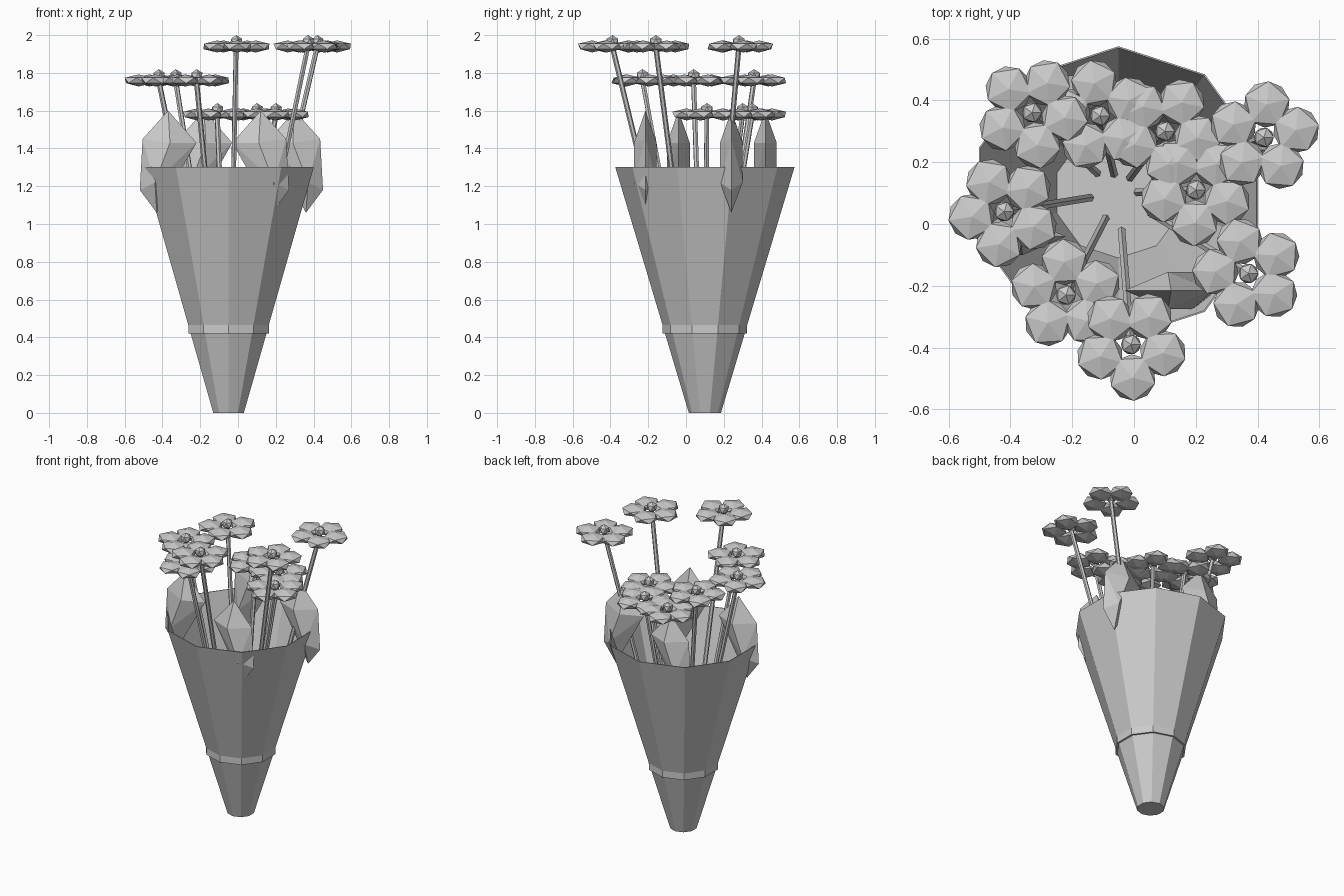
import bpy, bmesh
from math import cos, sin, radians, pi
from mathutils import Vector, Matrix

if "Cube" in bpy.data.objects:
    bpy.data.objects.remove(bpy.data.objects["Cube"], do_unlink=True)

grey = bpy.data.materials.new("light_grey")
grey.use_nodes = True
COLOUR = (0.6, 0.6, 0.6, 1)
grey.diffuse_color = COLOUR
grey.node_tree.nodes["Principled BSDF"].inputs["Base Color"].default_value = COLOUR

AXIS = Vector((-0.05, 0.1, 0))   # centre line of the paper cone
FLOOR = 0.43


def finish(bm, name):
    """Turn a bmesh into a flat-shaded object."""
    bmesh.ops.recalc_face_normals(bm, faces=bm.faces)
    mesh = bpy.data.meshes.new(name)
    bm.to_mesh(mesh)
    bm.free()
    mesh.materials.append(grey)
    obj = bpy.data.objects.new(name, mesh)
    bpy.context.collection.objects.link(obj)
    return obj


# Ten-sided wrapper: outer wall, raised band, thin inner wall and floor
def make_wrapper():
    profile = [(0, 0), (0.085, 0), (0.211, 0.42), (0.224, 0.42), (0.224, 0.465),
               (0.475, 1.303), (0.47, 1.303), (0.21, FLOOR), (0, FLOOR)]
    bm = bmesh.new()
    verts = [bm.verts.new(AXIS + Vector((0, r, z))) for r, z in profile]
    edges = [bm.edges.new(pair) for pair in zip(verts, verts[1:])]
    bmesh.ops.spin(bm, geom=verts + edges, cent=AXIS, axis=(0, 0, 1),
                   angle=2 * pi, steps=10)
    bmesh.ops.remove_doubles(bm, verts=bm.verts, dist=0.0005)
    finish(bm, "wrapper_cone")


# Leaf: faceted blade with a tail that leans to one side
def make_leaf(name, x, y, side):
    outline = [(0, 1.6), (0.135, 1.45), (0.15, 1.18), (0.06, 1.06), (-0.15, 1.43)]
    ridge = [(-0.01, 1.43), (0.07, 1.22)]
    bm = bmesh.new()
    for dx, z in outline:
        bm.verts.new((x + side * dx, y, z))
    for dx, z in ridge:
        for dy in (-0.06, 0.06):
            bm.verts.new((x + side * dx, y + dy, z))
    bmesh.ops.convex_hull(bm, input=bm.verts)
    finish(bm, name)


# Flower: stem, five flattened petals and a round centre
def make_flower(number, x, y, z, turn):
    head = Vector((x, y, z))
    base = AXIS.lerp(Vector((x, y, 0)), 0.25)
    base.z = FLOOR - 0.005

    bm = bmesh.new()
    along = head - base
    place = (Matrix.Translation((head + base) / 2)
             @ along.to_track_quat('Z', 'Y').to_matrix().to_4x4())
    bmesh.ops.create_cone(bm, cap_ends=True, segments=6, radius1=0.014,
                          radius2=0.014, depth=along.length, matrix=place)
    finish(bm, f"stem_{number}")

    bm = bmesh.new()
    for k in range(5):
        a = radians(turn + 72 * k)
        spot = head + Vector((cos(a), sin(a), 0)) * 0.107
        bmesh.ops.create_icosphere(
            bm, subdivisions=1, radius=0.084,
            matrix=Matrix.Translation(spot) @ Matrix.Rotation(a, 4, 'Z')
            @ Matrix.Diagonal((1, 1, 0.38, 1)))
    finish(bm, f"petals_{number}")

    bm = bmesh.new()
    bmesh.ops.create_icosphere(bm, subdivisions=1, radius=0.036,
                               matrix=Matrix.Translation(head + Vector((0, 0, 0.024))))
    finish(bm, f"flower_centre_{number}")


make_wrapper()

make_leaf("leaf_right", -0.37, -0.04, -1)
make_leaf("leaf_back", -0.18, 0.42, -1)
make_leaf("leaf_front", 0.12, -0.215, 1)
make_leaf("leaf_left", 0.3, 0.24, 1)

# Three tiers of flowers: x, y and turn of the first petal
tiers = {
    1.94: [(-0.01, -0.39, -87), (0.37, -0.16, 105), (0.42, 0.28, 85)],
    1.76: [(-0.42, 0.04, 117), (-0.22, -0.23, 93), (-0.33, 0.36, 63)],
    1.58: [(-0.11, 0.35, 100), (0.1, 0.3, 60), (0.2, 0.11, -20)],
}
count = 0
for height, flowers in tiers.items():
    for fx, fy, turn in flowers:
        count += 1
        make_flower(count, fx, fy, height, turn)
